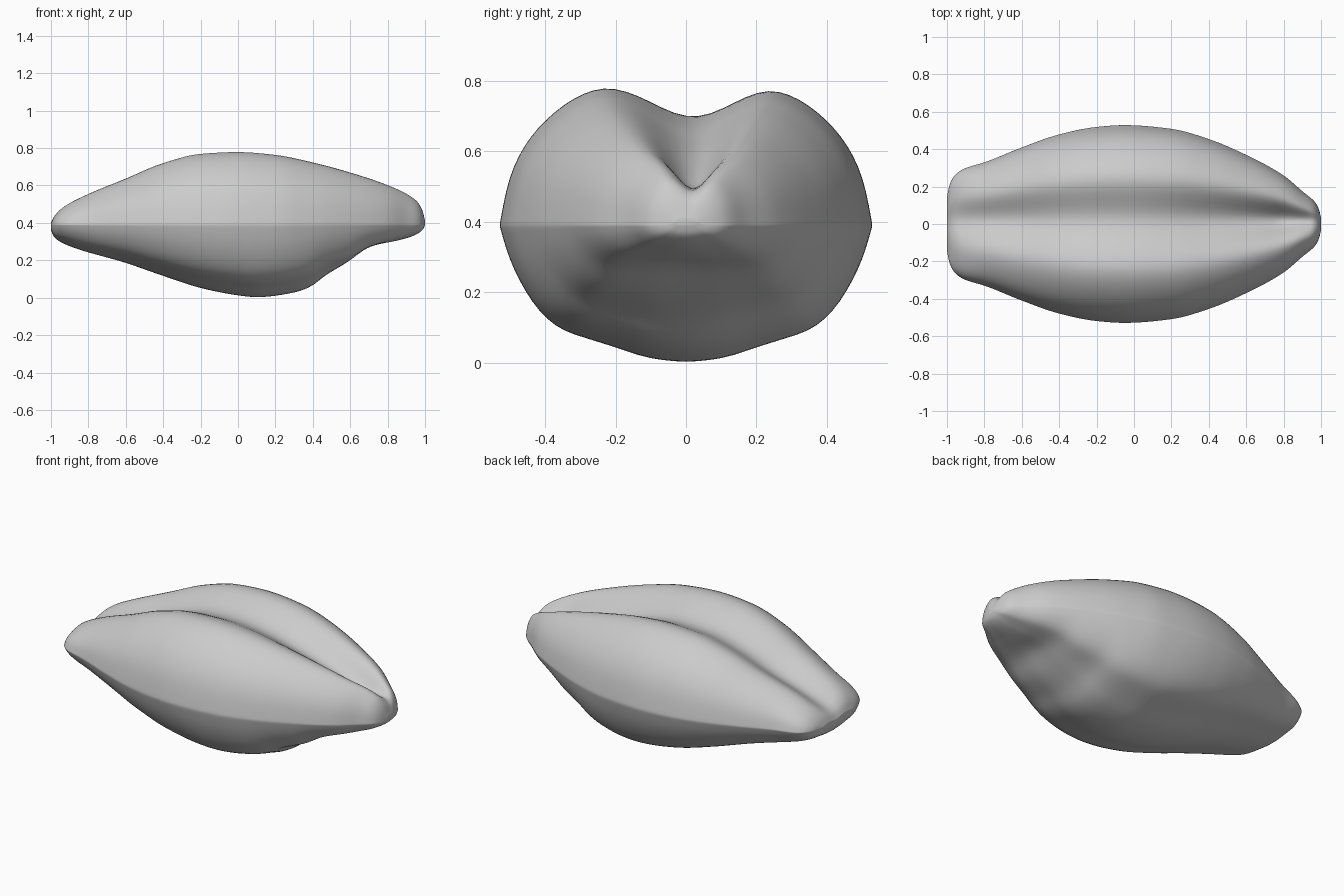
import bpy, bmesh, math
from mathutils import Vector

cube = bpy.data.objects.get("Cube")
if cube:
    bpy.data.objects.remove(cube, do_unlink=True)


def spline(keys, t):
    """Smooth monotone curve through (position, value) keys."""
    n = len(keys)
    slope = [(keys[i + 1][1] - keys[i][1]) / (keys[i + 1][0] - keys[i][0]) for i in range(n - 1)]

    def tangent(i):
        if i == 0 or i == n - 1:
            return slope[0] if i == 0 else slope[-1]
        a, b = slope[i - 1], slope[i]
        return 0 if a * b <= 0 else 2 * a * b / (a + b)

    t = min(max(t, keys[0][0]), keys[-1][0])
    i = max(k for k in range(n - 1) if keys[k][0] <= t)
    h = keys[i + 1][0] - keys[i][0]
    s = (t - keys[i][0]) / h
    return ((1 + 2 * s) * (1 - s) ** 2 * keys[i][1] + s * (1 - s) ** 2 * h * tangent(i)
            + s * s * (3 - 2 * s) * keys[i + 1][1] + s * s * (s - 1) * h * tangent(i + 1))


# Outlines along the grain: crest, belly and half width
crest = [(-1, .40), (-.98, .44), (-.93, .49), (-.8, .56), (-.6, .645), (-.4, .73), (-.2, .78),
         (0, .79), (.2, .775), (.4, .735), (.6, .68), (.8, .61), (.95, .525), (.985, .47), (1, .41)]
belly = [(-1, .36), (-.98, .32), (-.9, .275), (-.6, .185), (-.4, .115), (-.2, .05), (0, .01),
         (.1, 0), (.3, .025), (.4, .06), (.46, .105), (.6, .165), (.7, .235), (.85, .295),
         (.95, .335), (.99, .365), (1, .39)]
width = [(-1, .14), (-.985, .215), (-.95, .27), (-.9, .3), (-.8, .33), (-.6, .41), (-.4, .48),
         (-.2, .52), (-.05, .53), (.2, .51), (.4, .455), (.6, .37), (.8, .26), (.9, .175),
         (.97, .115), (.99, .075), (1, .03)]
# Groove depth along the back
groove = [(-1, .01), (-.9, .05), (-.5, .09), (0, .095), (.4, .12), (.75, .13), (.9, .07), (1, 0)]
# Half cross-section as height over sideways position, above and below the widest line
upper = [(0, 1), (.41, 1), (.5, .97), (.62, .89), (.76, .74), (.86, .58), (.95, .33), (1, 0)]
lower = [(0, -1), (.2, -.97), (.38, -.89), (.55, -.82), (.68, -.76), (.8, -.62), (.88, -.45),
         (.95, -.24), (1, 0)]

RINGS, SIDES = 120, 96


def bump(value, centre, spread):
    return math.exp(-((value - centre) / spread) ** 2)


def section_point(x, k):
    angle = 2 * math.pi * k / SIDES
    side, up = math.cos(angle), math.sin(angle)
    w, top, low = spline(width, x), spline(crest, x), spline(belly, x)
    mid = min(max(.39, low + .01), top - .01)
    y = w * side
    if up >= 0:
        z = mid + (top - mid) * spline(upper, abs(side))
        z -= spline(groove, x) * bump(y, .02, .27 * w + .005)
    else:
        z = mid + (mid - low) * spline(lower, abs(side))
        # Hollow of the germ under the pointed end
        z += .04 * bump(x, .66, .16) * bump(side, 0, .45)
    return Vector((x, y, z))


# Grain body lofted from end to end
bm = bmesh.new()
rings = []
for i in range(RINGS + 1):
    x = -math.cos(math.pi * i / RINGS)
    rings.append([bm.verts.new(section_point(x, k)) for k in range(SIDES)])
for a, b in zip(rings, rings[1:]):
    for k in range(SIDES):
        j = (k + 1) % SIDES
        bm.faces.new((a[k], a[j], b[j], b[k]))
for ring in (rings[0], rings[-1]):
    bm.faces.new(ring)
bmesh.ops.recalc_face_normals(bm, faces=bm.faces)
for _ in range(4):
    bmesh.ops.smooth_vert(bm, verts=bm.verts, factor=.5,
                          use_axis_x=False, use_axis_y=True, use_axis_z=True)
mesh = bpy.data.meshes.new("grain")
bm.to_mesh(mesh)
bm.free()
grain = bpy.data.objects.new("grain", mesh)
bpy.context.collection.objects.link(grain)

# Plain grey finish
grey = bpy.data.materials.new("plain grey")
grey.use_nodes = True
colour = (.6, .6, .6, 1)
grey.diffuse_color = colour
grey.node_tree.nodes["Principled BSDF"].inputs["Base Color"].default_value = colour
mesh.materials.append(grey)

bpy.context.view_layer.objects.active = grain
grain.select_set(True)
bpy.ops.object.shade_smooth_by_angle(angle=math.radians(60))
